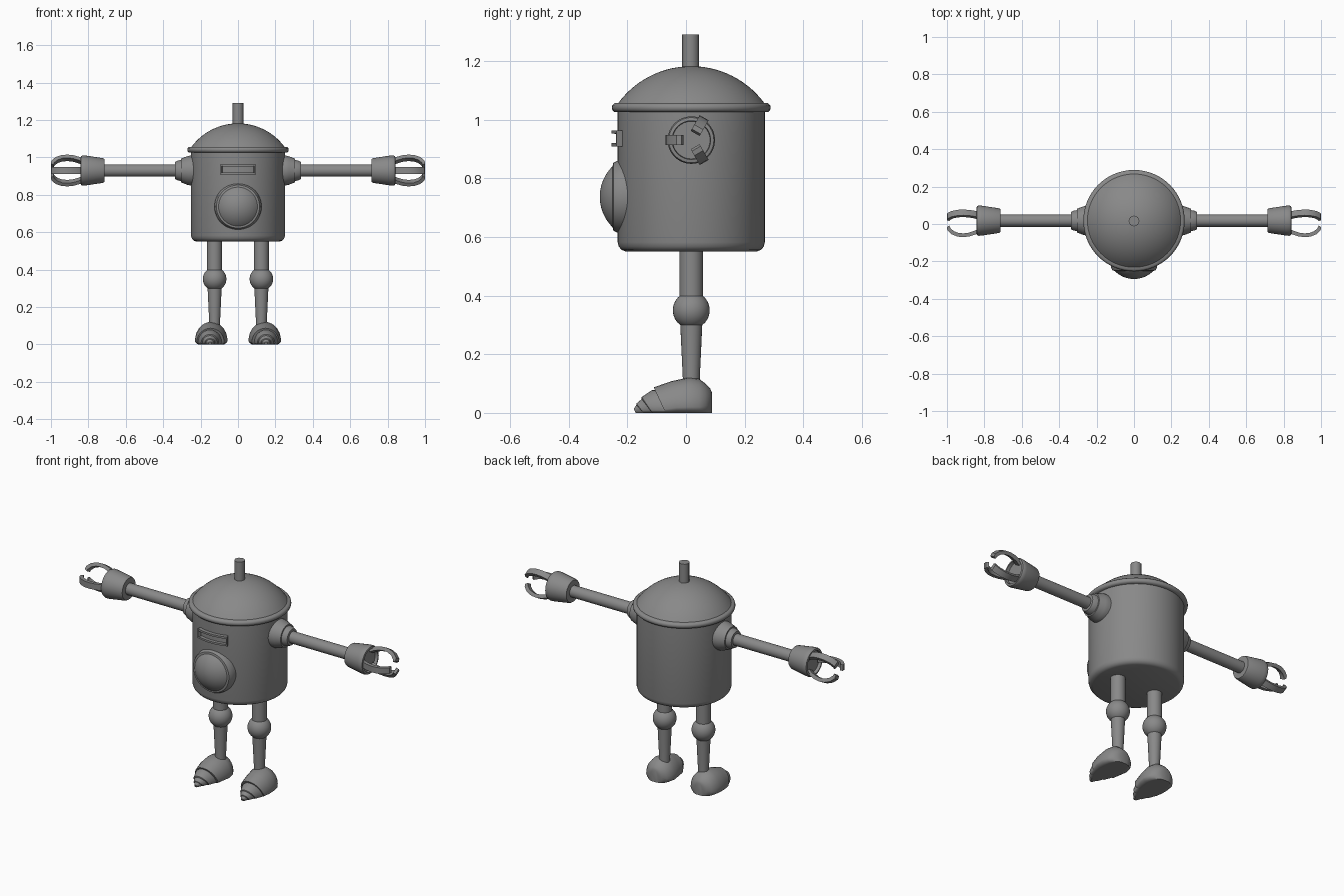
import bpy, bmesh, math
from mathutils import Matrix, Vector

if "Cube" in bpy.data.objects:
    bpy.data.objects.remove(bpy.data.objects["Cube"])

CY = 0.018      # depth of the body axis
ARM_Z = 0.93    # shoulder height

grey = bpy.data.materials.new("grey metal")
grey.diffuse_color = (0.25, 0.25, 0.25, 1)
grey.use_nodes = True
grey.node_tree.nodes["Principled BSDF"].inputs["Base Color"].default_value = grey.diffuse_color


def finish(name, bm, angle=35):
    bmesh.ops.recalc_face_normals(bm, faces=bm.faces)
    me = bpy.data.meshes.new(name)
    bm.to_mesh(me)
    bm.free()
    me.materials.append(grey)
    ob = bpy.data.objects.new(name, me)
    bpy.context.collection.objects.link(ob)
    bpy.ops.object.select_all(action='DESELECT')
    ob.select_set(True)
    bpy.context.view_layer.objects.active = ob
    bpy.ops.object.shade_smooth_by_angle(angle=math.radians(angle))
    return ob


def loft(bm, rings):
    """Skin closed rings of points and cap both ends."""
    loops = [[bm.verts.new(p) for p in ring] for ring in rings]
    n = len(loops[0])
    for a, b in zip(loops, loops[1:]):
        for i in range(n):
            j = (i + 1) % n
            bm.faces.new((a[i], a[j], b[j], b[i]))
    bm.faces.new(loops[0])
    bm.faces.new(loops[-1])


def lathe(name, profile, origin, axis='Z', sides=32, angle=35):
    """Revolve (radius, distance along axis) pairs."""
    turn = {'Z': Matrix(), 'X': Matrix.Rotation(math.pi / 2, 4, 'Y'),
            '-X': Matrix.Rotation(-math.pi / 2, 4, 'Y'),
            '-Y': Matrix.Rotation(math.pi / 2, 4, 'X')}[axis]
    m = Matrix.Translation(origin) @ turn
    bm = bmesh.new()
    loft(bm, [[m @ Vector((r * math.cos(2 * math.pi * i / sides),
                           r * math.sin(2 * math.pi * i / sides), t))
               for i in range(sides)] for r, t in profile])
    return finish(name, bm, angle)


def cap(base_r, base_t, height, steps=10):
    """Spherical cap profile, from its rim to near the pole."""
    R = (base_r ** 2 + height ** 2) / (2 * height)
    a0 = math.asin(min(1, base_r / R))
    c = base_t + height - R
    return [(max(0.002, R * math.sin(a0 * (1 - k / steps))),
             c + R * math.cos(a0 * (1 - k / steps))) for k in range(steps + 1)]


# Pot body, lid and chimney
lathe("body", [(0.225, 0.551), (0.238, 0.556), (0.247, 0.567), (0.251, 0.582), (0.251, 1.04)],
      (0, CY, 0), sides=64)
lathe("lid_rim", [(0.24, 1.026), (0.262, 1.026), (0.269, 1.033), (0.271, 1.041),
                  (0.269, 1.049), (0.262, 1.056), (0.24, 1.056)], (0, CY, 0), sides=64, angle=50)
lathe("lid_dome", [(0.25, 1.04)] + cap(0.25, 1.055, 0.127, 14), (0, CY, 0), sides=64)
lathe("chimney", [(0.029, 1.15), (0.029, 1.29)], (0, CY - 0.002, 0), sides=8, angle=50)

# Round belly window with its ring
lathe("belly_ring", [(0.126, 0.15), (0.126, 0.213), (0.122, 0.235), (0.115, 0.248), (0.106, 0.25)],
      (0, 0, 0.737), '-Y', 48)
lathe("belly_dome", [(0.106, 0.2)] + cap(0.106, 0.248, 0.046), (0, 0, 0.737), '-Y', 48)

# Curved visor with recessed slot
bm = bmesh.new()
N, half = 14, math.asin(0.096 / 0.272)
cols = []
for i in range(N + 1):
    a = -half + 2 * half * i / N
    cols.append([bm.verts.new((r * math.sin(a), CY - r * math.cos(a), z))
                 for r, z in ((0.24, 0.909), (0.272, 0.909), (0.272, 0.963), (0.24, 0.963))])
front = []
for a, b in zip(cols, cols[1:]):
    for k in range(4):
        f = bm.faces.new((a[k], b[k], b[(k + 1) % 4], a[(k + 1) % 4]))
        if k == 1:
            front.append(f)
bm.faces.new(cols[0])
bm.faces.new(cols[-1])
bmesh.ops.recalc_face_normals(bm, faces=bm.faces)
bmesh.ops.inset_region(bm, faces=front, thickness=0.011, depth=0)
bmesh.ops.inset_region(bm, faces=front, thickness=0.0005, depth=-0.018)
finish("visor", bm)


def finger(name, side, turn):
    """Arched claw strip of rectangular section around the arm axis."""
    bm = bmesh.new()
    path = [(0.825, 0.05), (0.85, 0.064), (0.88, 0.074), (0.91, 0.078),
            (0.94, 0.076), (0.97, 0.064), (0.99, 0.045), (0.996, 0.03)]
    rings = []
    for i, p in enumerate(path):
        a, b = path[max(i - 1, 0)], path[min(i + 1, len(path) - 1)]
        d = Vector((b[0] - a[0], b[1] - a[1])).normalized()
        nx, nr = -d.y, d.x
        ring = []
        for s, w in ((1, 1), (1, -1), (-1, -1), (-1, 1)):
            x, r, t = p[0] + nx * s * 0.01, p[1] + nr * s * 0.01, w * 0.0175
            ring.append((side * min(x, 1.0),
                         CY + r * math.cos(turn) - t * math.sin(turn),
                         ARM_Z + r * math.sin(turn) + t * math.cos(turn)))
        rings.append(ring)
    loft(bm, rings)
    finish(name, bm)


def foot_section(x, y, tilt, w, top, mid, n=28):
    """Flat-soled oval section, leaning forward by tilt at its top."""
    ring = []
    for i in range(n):
        a = 2 * math.pi * i / n
        s = math.sin(a)
        z = mid + (top - mid) * s if s > 0 else max(0, mid + 1.6 * mid * s)
        ring.append((x + w * math.cos(a), y - tilt * z / top, z))
    return ring


for side, label in ((-1, "left"), (1, "right")):
    ax = 'X' if side > 0 else '-X'
    at = (0, CY, ARM_Z)
    # Arm: stepped shoulder, rod, flared cuff and three claws
    lathe(label + "_shoulder", [(0.08, 0.19), (0.08, 0.255), (0.076, 0.272), (0.067, 0.295),
                                (0.064, 0.306), (0.056, 0.306), (0.053, 0.322), (0.046, 0.336),
                                (0.03, 0.338)], at, ax)
    lathe(label + "_arm", [(0.033, 0.3), (0.033, 0.73)], at, ax, 24)
    lathe(label + "_cuff", [(0.05, 0.714), (0.062, 0.715), (0.066, 0.722), (0.08, 0.815),
                            (0.081, 0.83), (0.077, 0.84), (0.066, 0.842), (0.064, 0.825),
                            (0.01, 0.825)], at, ax)
    for k, turn in enumerate((180, 60, -60)):
        finger(f"{label}_finger_{k + 1}", side, math.radians(turn))

    # Leg: thigh, ball knee and tapered shin
    hip = (side * 0.125, CY, 0)
    lathe(label + "_thigh", [(0.04, 0.37), (0.04, 0.56)], hip, sides=24)
    lathe(label + "_knee", [(max(0.002, 0.063 * math.cos(a)), 0.35 + 0.063 * math.sin(a))
                            for a in [math.radians(-90 + 12 * k) for k in range(16)]], hip)
    lathe(label + "_shin", [(0.029, 0.1), (0.029, 0.12), (0.038, 0.31)], hip, sides=24)

    # Foot with flat sole
    fx = side * 0.147
    bm = bmesh.new()
    loft(bm, [foot_section(side * 0.143 if y > -0.03 else fx, y, t, w, h, m) for y, t, w, h, m in (
        (0.088, 0, 0.022, 0.07, 0.045), (0.082, 0, 0.045, 0.084, 0.035),
        (0.066, 0, 0.067, 0.1, 0.025), (0.045, 0, 0.08, 0.116, 0.02),
        (0.01, 0.0, 0.087, 0.121, 0.02), (-0.03, 0.02, 0.083, 0.108, 0.018),
        (-0.07, 0.04, 0.073, 0.087, 0.012))])
    finish(label + "_foot", bm, 45)

    # Stepped pointed toe
    bm = bmesh.new()
    loft(bm, [foot_section(fx + side * 0.003, y, t, w, h, 0.008) for y, t, w, h in (
        (-0.06, 0.04, 0.064, 0.078), (-0.075, 0.04, 0.064, 0.078),
        (-0.115, 0.036, 0.047, 0.054), (-0.115, 0.036, 0.041, 0.047),
        (-0.145, 0.024, 0.027, 0.032), (-0.145, 0.024, 0.022, 0.027),
        (-0.172, 0.006, 0.008, 0.014))])
    finish(label + "_toe", bm)
